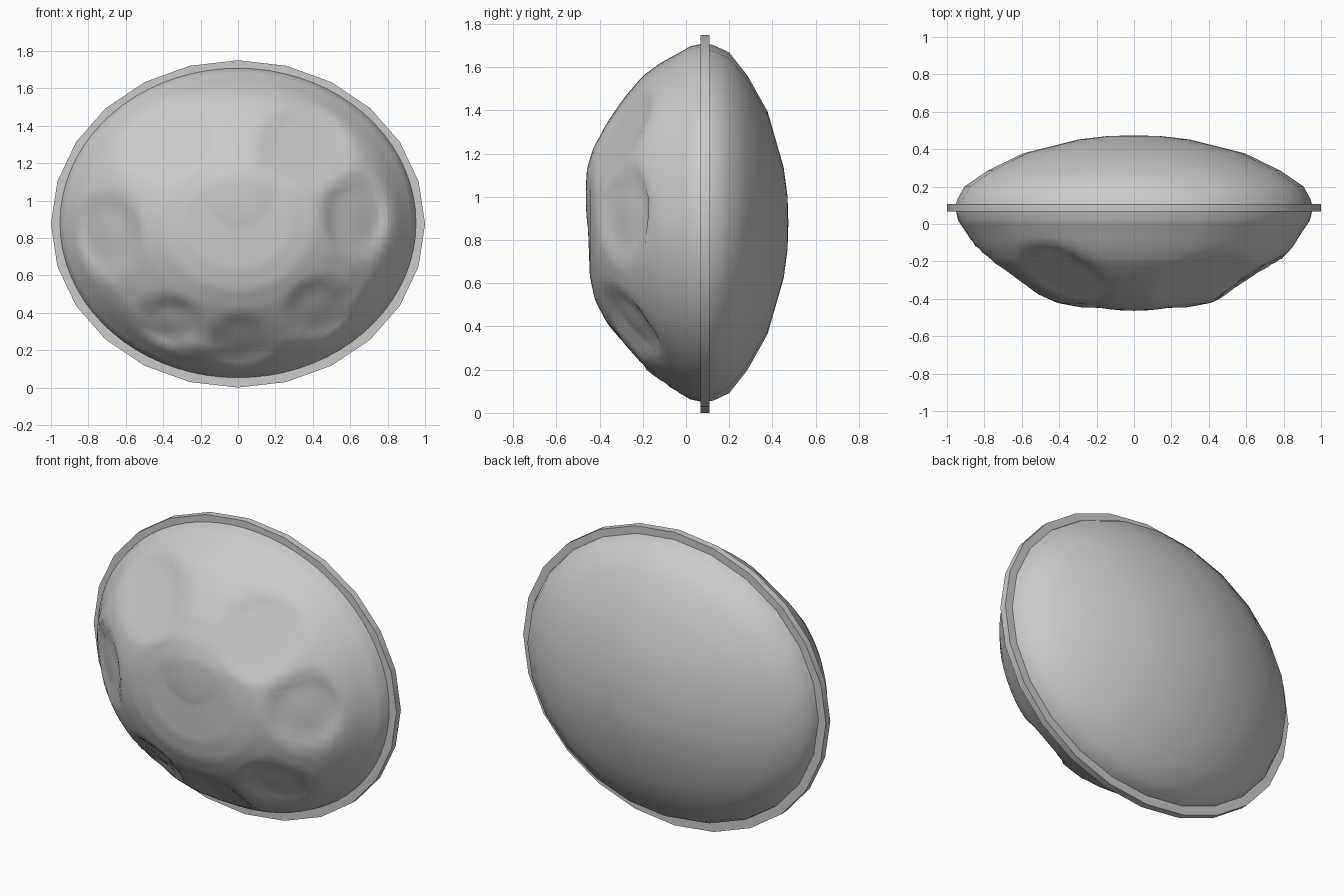
import bpy, bmesh, math

cube = bpy.data.objects.get("Cube")
if cube:
    bpy.data.objects.remove(cube, do_unlink=True)

steel = bpy.data.materials.new("grey steel")
steel.use_nodes = True
GREY = (0.6, 0.6, 0.6, 1)
steel.diffuse_color = GREY
steel.node_tree.nodes["Principled BSDF"].inputs["Base Color"].default_value = GREY


def interpolate(profile, r):
    """Depth at normalised radius r, profile runs from edge to centre."""
    for (r0, y0), (r1, y1) in zip(profile, profile[1:]):
        if r1 <= r <= r0:
            return y0 + (y1 - y0) * (r0 - r) / (r0 - r1)
    return profile[0][1]


def lathe(name, rings, segs, rx, rz, cz, closed=False, shape=None, angle=40):
    """Sweep (radius, y) rings around an ellipse facing along y."""
    bm = bmesh.new()
    loops = []
    for r, y in rings:
        if r == 0:
            p = (0, y, cz)
            loops.append([bm.verts.new((0, shape(0, cz, y) if shape else y, cz))] * segs)
            continue
        loop = []
        for i in range(segs):
            a = math.tau * i / segs
            x, z = r * rx * math.cos(a), cz + r * rz * math.sin(a)
            loop.append(bm.verts.new((x, shape(x, z, y) if shape else y, z)))
        loops.append(loop)
    pairs = list(zip(loops, loops[1:]))
    if closed:
        pairs.append((loops[-1], loops[0]))
    for a, b in pairs:
        for i in range(segs):
            j = (i + 1) % segs
            corners = list(dict.fromkeys((a[i], a[j], b[j], b[i])))
            bm.faces.new(corners)
    bmesh.ops.recalc_face_normals(bm, faces=bm.faces)
    # open shells face away from the rim plane
    if not closed:
        outward = sum(f.normal.y * f.calc_area() for f in bm.faces)
        if outward * (rings[-1][1] - rings[0][1]) < 0:
            bmesh.ops.reverse_faces(bm, faces=bm.faces)
    mesh = bpy.data.meshes.new(name)
    bm.to_mesh(mesh)
    bm.free()
    mesh.materials.append(steel)
    obj = bpy.data.objects.new(name, mesh)
    bpy.context.collection.objects.link(obj)
    bpy.ops.object.select_all(action="DESELECT")
    obj.select_set(True)
    bpy.context.view_layer.objects.active = obj
    bpy.ops.object.shade_smooth_by_angle(angle=math.radians(angle))
    return obj


RX, RZ, CZ = 0.955, 0.83, 0.88

# Flat rim between the two shells
lathe("rim", [(0.93, 0.067), (1, 0.067), (1, 0.108), (0.93, 0.108)],
      24, 1.0, 0.875, 0.875, closed=True)

# Smooth rear shell
lathe("back_shell",
      [(1, 0.09), (0.99, 0.13), (0.95, 0.2), (0.82, 0.285), (0.62, 0.378),
       (0.31, 0.452), (0.15, 0.47), (0, 0.474)], 24, RX, RZ, CZ, angle=60)

# Front playing shell, with flattened tone fields
FRONT = [(1, 0.08), (0.985, 0.02), (0.95, -0.03), (0.89, -0.12), (0.82, -0.2),
         (0.7, -0.285), (0.55, -0.37), (0.43, -0.422), (0.3, -0.445), (0, -0.455)]

# Tone field: x, z, half width, half height, extra depth
FIELDS = [(0.36, 1.28, 0.27, 0.25, 0.0), (-0.38, 1.32, 0.27, 0.24, 0.0),
          (0.63, 0.92, 0.18, 0.24, 0.015), (-0.69, 0.82, 0.18, 0.24, 0.015),
          (0.43, 0.42, 0.18, 0.17, 0.02), (-0.36, 0.35, 0.16, 0.14, 0.03),
          (0.02, 0.25, 0.17, 0.16, 0.02)]


def dome(x, z):
    return interpolate(FRONT, min(1, math.hypot(x / RX, (z - CZ) / RZ)))


def dented(x, z, y):
    for fx, fz, w, h, depth in FIELDS:
        u, v = (x - fx) / w, (z - fz) / h
        d = math.hypot(u, v)
        if d < 1:
            # plane through the border of the field
            e, west = dome(fx + w, fz), dome(fx - w, fz)
            n, s = dome(fx, fz + h), dome(fx, fz - h)
            flat = (e + west + n + s) / 4 + u * (e - west) / 2 + v * (n - s) / 2
            flat += depth * (1 - 0.6 * max(0, 1 - d / 0.5))
            blend = min(1, (1 - d) / 0.25)
            return y + (max(flat, y) - y) * blend
    # raised centre note
    bump = math.hypot(x, z - 1.06) / 0.2
    return y - 0.015 * max(0, 1 - bump * bump)


radii = [1, 0.985, 0.965] + [0.95 * (1 - i / 32) for i in range(33)]
lathe("front_shell", [(r, interpolate(FRONT, r)) for r in radii],
      72, RX, RZ, CZ, shape=dented, angle=60)
